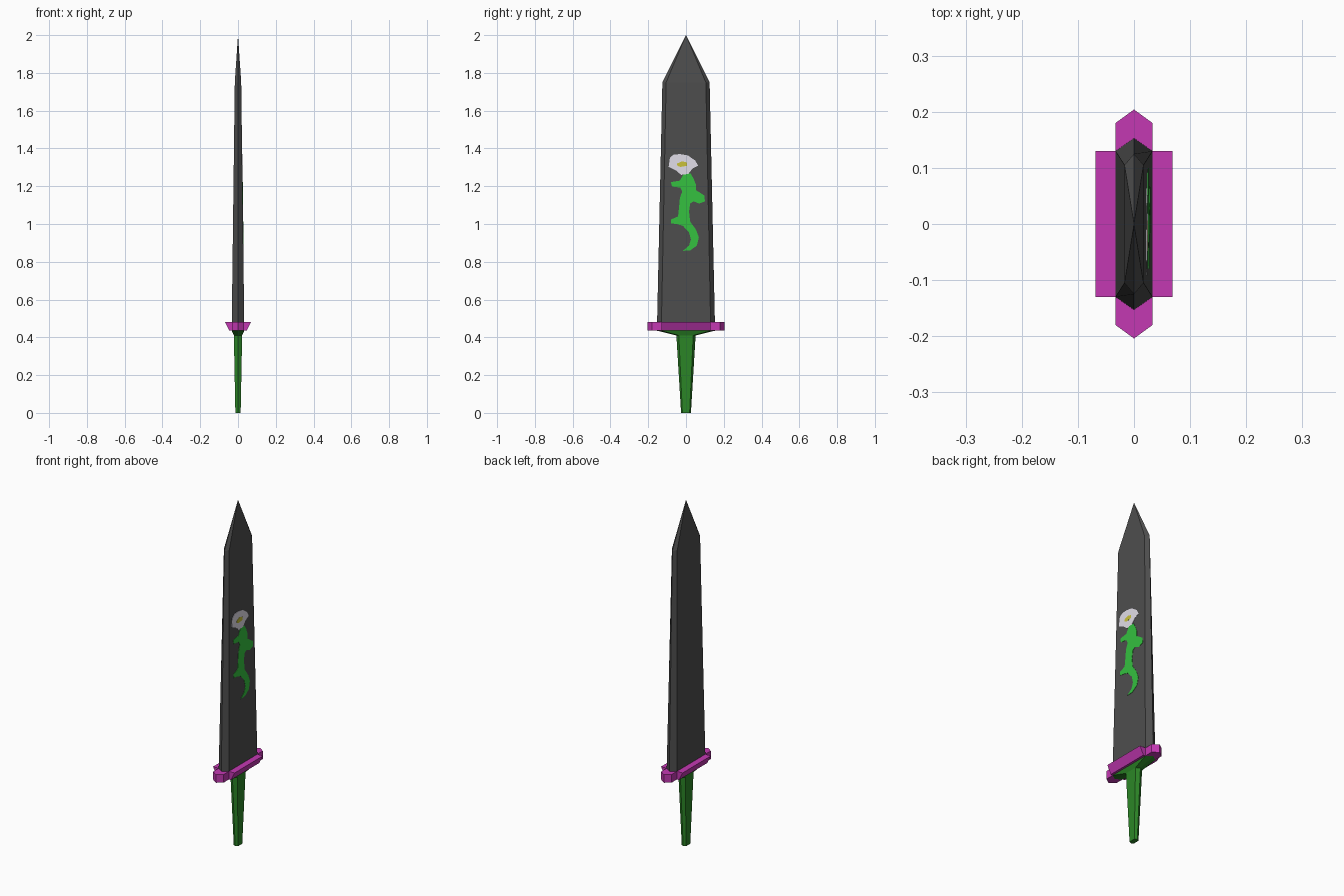
import bpy, bmesh

if "Cube" in bpy.data.objects:
    bpy.data.objects.remove(bpy.data.objects["Cube"])


def material(name, r, g, b):
    m = bpy.data.materials.new(name)
    m.diffuse_color = (r, g, b, 1)
    m.use_nodes = True
    m.node_tree.nodes["Principled BSDF"].inputs["Base Color"].default_value = m.diffuse_color
    return m


BLADE = material("dark grey", 0.075, 0.075, 0.075)
GUARD = material("magenta", 0.55, 0.04, 0.45)
GRIP = material("dark green", 0.025, 0.24, 0.02)
STEM = material("leaf green", 0.035, 0.53, 0.05)
PETAL = material("pale white", 0.75, 0.72, 0.80)
HEART = material("yellow", 0.58, 0.53, 0.04)


def loft(name, rings, mat):
    """Skin equal-length rings; a one-point last ring closes to a tip."""
    bm = bmesh.new()
    vs = [[bm.verts.new(p) for p in r] for r in rings]
    n = len(vs[0])
    for a, b in zip(vs, vs[1:]):
        for i in range(n):
            j = (i + 1) % n
            bm.faces.new((a[i], a[j], b[0]) if len(b) == 1 else (a[i], a[j], b[j], b[i]))
    bm.faces.new(vs[0][::-1])
    if len(vs[-1]) > 2:
        bm.faces.new(vs[-1])
    bmesh.ops.recalc_face_normals(bm, faces=bm.faces)
    me = bpy.data.meshes.new(name)
    bm.to_mesh(me)
    bm.free()
    me.materials.append(mat)
    ob = bpy.data.objects.new(name, me)
    bpy.context.collection.objects.link(ob)
    return ob


def hexa(x, flat, edge, z):
    """Six-sided section: flats at +-x, sharp edges at +-edge."""
    return [(x, -flat, z), (x, flat, z), (0, edge, z),
            (-x, flat, z), (-x, -flat, z), (0, -edge, z)]


# blade, grip with flared top
loft("blade", [hexa(0.033, 0.13, 0.153, 0.48), hexa(0.017, 0.105, 0.125, 1.75),
               [(0, 0, 2.0)]], BLADE)
loft("grip", [hexa(0.014, 0.019, 0.026, 0), hexa(0.022, 0.038, 0.051, 0.41),
              hexa(0.033, 0.13, 0.153, 0.435)], GRIP)

# guard: long core with pointed ends, and a flaring bar on each flat side
loft("guard_core", [hexa(0.033, 0.18, 0.204, z) for z in (0.435, 0.482)], GUARD)
for s, side in ((1, "right"), (-1, "left")):
    profile = [(0.033, 0.435), (0.046, 0.435), (0.069, 0.482), (0.033, 0.482)]
    loft("guard_bar_" + side, [[(s * x, y, z) for x, z in profile]
                               for y in (-0.13, 0.13)], GUARD)


def plate(name, outline, lift, mat):
    """Thin plate lying on the right flat of the tapering blade."""
    def on_blade(z, off):
        return 0.033 - 0.016 * (z - 0.48) / 1.27 + off
    loft(name, [[(on_blade(z, o), y, z) for y, z in outline]
                for o in (0.0, lift)], mat)


# flower painted on the right face only
plate("flower_petals", [(-.085, 1.352), (-.065, 1.368), (-.03, 1.370), (.01, 1.363),
      (.05, 1.335), (.064, 1.308), (.035, 1.294), (.012, 1.265), (-.026, 1.260),
      (-.055, 1.285), (-.092, 1.302)], 0.0015, PETAL)
plate("flower_heart", [(-.048, 1.32), (-.02, 1.332), (.006, 1.325), (.006, 1.308),
      (-.03, 1.302), (-.045, 1.308)], 0.0025, HEART)
plate("flower_stem", [(-.01, 1.265), (.025, 1.267), (.04, 1.24), (.052, 1.21),
      (.052, 1.18), (.098, 1.15), (.10, 1.12), (.07, 1.108), (.04, 1.12),
      (.022, 1.108), (.016, 1.065), (.022, 1.013), (.053, .97), (.068, .93),
      (.058, .886), (.022, .86), (-.016, .858), (.016, .886), (.026, .918),
      (.016, .955), (-.016, .99), (-.05, 1.0), (-.078, 1.003), (-.08, 1.024),
      (-.042, 1.04), (-.037, 1.087), (-.032, 1.14), (-.02, 1.172), (-.03, 1.193),
      (-.074, 1.198), (-.08, 1.222), (-.032, 1.23), (-.02, 1.252)], 0.0015, STEM)
